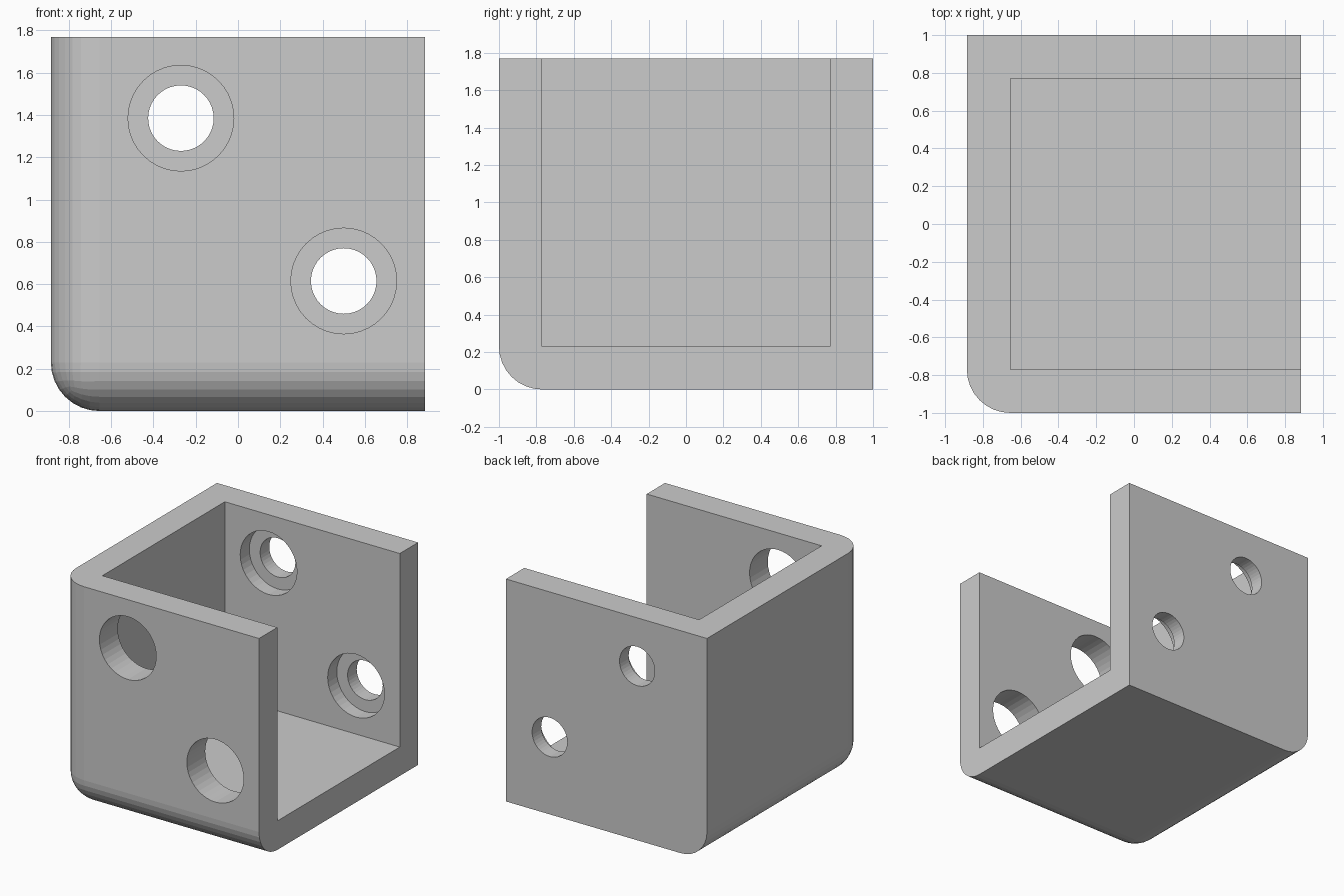
import bpy, bmesh, math
from mathutils import Matrix, Vector

if "Cube" in bpy.data.objects:
    bpy.data.objects.remove(bpy.data.objects["Cube"])

HX, HY, H = 0.885, 1.0, 1.77      # half width, half depth, height
WALL = 0.23                       # wall thickness and rounding radius
HOLES = [(-0.27, 1.385), (0.50, 0.615)]


def new_object(name, bm):
    mesh = bpy.data.meshes.new(name)
    bm.to_mesh(mesh)
    bm.free()
    obj = bpy.data.objects.new(name, mesh)
    bpy.context.collection.objects.link(obj)
    return obj


def box(lo, hi):
    bm = bmesh.new()
    lo, hi = Vector(lo), Vector(hi)
    size = hi - lo
    bmesh.ops.create_cube(bm, size=1, matrix=Matrix.Translation((lo + hi) / 2)
                          @ Matrix.Diagonal((*size, 1)))
    return bm


def cylinder(name, x, z, radius, y0, y1):
    bm = bmesh.new()
    bmesh.ops.create_cone(bm, cap_ends=True, segments=40, radius1=radius,
                          radius2=radius, depth=y1 - y0,
                          matrix=Matrix.Translation((x, (y0 + y1) / 2, z))
                          @ Matrix.Rotation(math.pi / 2, 4, 'X'))
    return new_object(name, bm)


def cut(target, cutter):
    cutter.hide_render = True
    mod = target.modifiers.new("cut", 'BOOLEAN')
    mod.operation, mod.solver, mod.object = 'DIFFERENCE', 'EXACT', cutter
    bpy.context.view_layer.objects.active = target
    bpy.ops.object.modifier_apply(modifier=mod.name)
    bpy.data.objects.remove(cutter)


# Outer block, with the three edges at the front-left-bottom corner rounded
bm = box((-HX, -HY, 0), (HX, HY, H))
corner = min(bm.verts, key=lambda v: v.co.x + v.co.y + v.co.z)
bmesh.ops.bevel(bm, geom=list(corner.link_edges), offset=WALL, segments=8,
                profile=0.5, affect='EDGES', clamp_overlap=True)
bracket = new_object("corner_bracket", bm)

# Pocket, open at the top and on the right
cut(bracket, new_object("pocket_cutter",
    box((-HX + WALL, -HY + WALL, WALL), (HX + 0.5, HY - WALL, H + 0.5))))

# Wide front access holes and counterbored screw holes in the back wall
for x, z in HOLES:
    cut(bracket, cylinder("access_cutter", x, z, 0.25, -HY - 0.3, HY - WALL / 2))
    cut(bracket, cylinder("screw_cutter", x, z, 0.155, 0.5, HY + 0.3))
